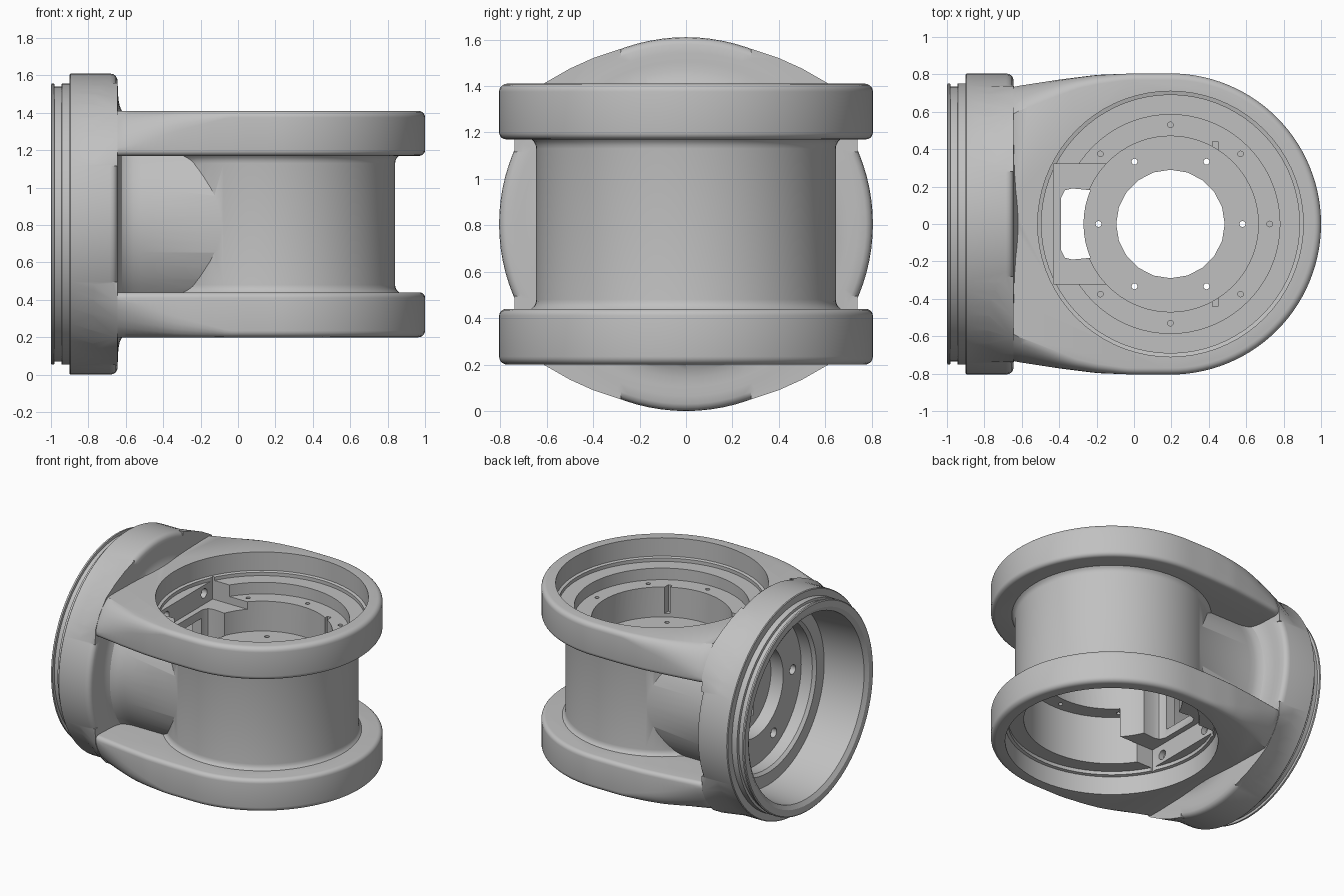
import bpy, bmesh, math
from mathutils import Matrix, Vector

cube = bpy.data.objects.get("Cube")
if cube:
    bpy.data.objects.remove(cube, do_unlink=True)

MID = 0.805     # height of the horizontal axis
CX = 0.195      # x of the vertical axis
RAD = 0.805     # radius of ring and flanges
grey = bpy.data.materials.new("cast_grey")
grey.use_nodes = True
grey.diffuse_color = (0.53, 0.53, 0.53, 1)
grey.node_tree.nodes["Principled BSDF"].inputs["Base Color"].default_value = (0.53, 0.53, 0.53, 1)


def finish(name, bm):
    bmesh.ops.recalc_face_normals(bm, faces=bm.faces)
    mesh = bpy.data.meshes.new(name)
    bm.to_mesh(mesh)
    bm.free()
    mesh.materials.append(grey)
    obj = bpy.data.objects.new(name, mesh)
    bpy.context.collection.objects.link(obj)
    return obj


def lathe(name, profile, axis="Z", steps=72):
    """Revolve (radius, position) points about the vertical or horizontal axis."""
    bm = bmesh.new()
    if axis == "Z":
        pts = [(CX + r, 0, h) for r, h in profile]
        centre, direction = (CX, 0, 0), (0, 0, 1)
    else:
        pts = [(h, 0, MID + r) for r, h in profile]
        centre, direction = (0, 0, MID), (1, 0, 0)
    verts = [bm.verts.new(p) for p in pts]
    edges = [bm.edges.new(pair) for pair in zip(verts, verts[1:])]
    bmesh.ops.spin(bm, geom=verts + edges, cent=centre, axis=direction,
                   angle=math.tau, steps=steps)
    bmesh.ops.remove_doubles(bm, verts=bm.verts, dist=0.0001)
    return finish(name, bm)


def add_box(bm, low, high):
    low, high = Vector(low), Vector(high)
    bmesh.ops.create_cube(bm, size=1, matrix=Matrix.Translation((low + high) / 2)
                          @ Matrix.Diagonal((*(high - low), 1)))


def box(name, low, high):
    bm = bmesh.new()
    add_box(bm, low, high)
    return finish(name, bm)


def add_pin(bm, place, radius, length, along_x=False):
    turn = Matrix.Rotation(math.pi / 2, 4, "Y") if along_x else Matrix()
    bmesh.ops.create_cone(bm, cap_ends=True, segments=14, radius1=radius, radius2=radius,
                          depth=length, matrix=Matrix.Translation(place) @ turn)


def combine(target, other, operation):
    mod = target.modifiers.new(operation.lower(), "BOOLEAN")
    mod.operation, mod.object, mod.solver = operation, other, "EXACT"
    bpy.context.view_layer.objects.active = target
    bpy.ops.object.modifier_apply(modifier=mod.name)
    bpy.data.objects.remove(other, do_unlink=True)


def lerp_table(table, x):
    for (x0, v0), (x1, v1) in zip(table, table[1:]):
        if x <= x1:
            t = max(0, (x - x0) / (x1 - x0))
            return v0 + (v1 - v0) * t
    return table[-1][1]


LEFT = -0.72
WIDTH = [(LEFT, 0.69), (-0.64, 0.735), (-0.4, 0.772), (-0.2, 0.797), (0.0, RAD), (CX, RAD)]
SHOULDER = [(LEFT, 0.17), (-0.62, 0.135), (-0.3, 0.06), (-0.05, 0.035), (CX, 0.035)]
DROP = [(LEFT, 0.21), (-0.62, 0.195), (-0.3, 0.1), (-0.05, 0.035), (CX, 0.035)]


def flange(name, side):
    """Rounded plate whose outer edge widens into a sloped shoulder near the ring."""
    half = []
    for i in range(29):
        a = math.pi / 2 * i / 28
        half.append((CX + RAD * math.cos(a), RAD * math.sin(a), math.cos(a), math.sin(a)))
    for i in range(1, 25):
        x = CX - (CX - LEFT) * i / 24
        half.append((x, lerp_table(WIDTH, x), 0, 1))
    outline = half + [(x, -y, nx, -ny) for x, y, nx, ny in reversed(half[1:])]
    bm = bmesh.new()
    loops = []
    for k in range(12):
        loop = []
        for x, y, nx, ny in outline:
            if k < 6:     # small round on the inner edge
                t = math.pi / 2 * k / 5
                inset, z = 0.03 * (1 - math.sin(t)), 0.365 + 0.03 * (1 - math.cos(t))
            else:         # shoulder on the outer edge
                s = (k - 6) / 5
                t = math.pi / 2 * s
                a, b = lerp_table(SHOULDER, x), lerp_table(DROP, x)
                bulge = max(0.25, min(1, 1.25 - 7 * (a - 0.035)))
                inset = a * (s + (1 - math.cos(t) - s) * bulge)
                z = 0.605 - b + b * (s + (math.sin(t) - s) * bulge)
            loop.append(bm.verts.new((x - nx * inset, y - ny * inset, MID + side * z)))
        loops.append(loop)
    n = len(outline)
    for lo, hi in zip(loops, loops[1:]):
        for i in range(n):
            bm.faces.new((lo[i], lo[(i + 1) % n], hi[(i + 1) % n], hi[i]))
    bm.faces.new(loops[0])
    bm.faces.new(loops[-1])
    return finish(name, bm)


# Mounting ring with grooved lip
body = lathe("joint_housing", [
    (0, -1), (0.745, -1), (0.752, -0.995), (0.752, -0.983), (0.735, -0.98), (0.735, -0.945),
    (0.752, -0.942), (0.752, -0.9), (0.8, -0.9), (RAD, -0.895), (RAD, -0.685),
    (0.802, -0.668), (0.792, -0.653), (0.775, -0.645), (0.74, -0.643), (0.7, -0.641), (0, -0.641)], "X", 96)

# Neck, flaring into the ring
neck = lathe("neck", [
    (0, -0.7), (0.71, -0.7), (0.71, -0.643), (0.66, -0.638), (0.63, -0.632), (0.605, -0.62),
    (0.59, -0.595), (0.582, -0.56), (0.58, -0.52), (0.58, 0.1), (0, 0.1)], "X")
combine(body, neck, "UNION")

# Barrel with filleted ends
fillet = [(0.645 + 0.05 * (1 - math.sin(t)), 0.375 - 0.05 * (1 - math.cos(t)))
          for t in [math.pi / 2 * i / 5 for i in range(6)]]
barrel = lathe("barrel", [(0, MID - 0.42), (0.695, MID - 0.42)]
               + [(r, MID - h) for r, h in fillet]
               + [(r, MID + h) for r, h in reversed(fillet)]
               + [(0.695, MID + 0.42), (0, MID + 0.42)])
combine(body, barrel, "UNION")

# Upper and lower flanges
for side in (1, -1):
    combine(body, flange("flange", side), "UNION")

# Gussets blending the ring into the flange shoulders
bm = bmesh.new()
for sy in (1, -1):
    for sz in (1, -1):
        points = [(-0.645, 0.28, 0.31), (-0.79, 0.28, 0.31)]
        for y, z in [(0.28, 0.755), (0.4, 0.715), (0.5, 0.67), (0.61, 0.607),
                     (0.69, 0.51), (0.735, 0.42), (0.74, 0.31)]:
            scale = 0.8 / math.hypot(y, z)
            points += [(-0.645, y, z), (-0.79, y * scale, z * scale)]
        corners = [bm.verts.new((x, sy * y, MID + sz * z)) for x, y, z in points]
        bmesh.ops.convex_hull(bm, input=corners)
combine(body, finish("gussets", bm), "UNION")

# Stepped wells: shallow ledge on top, deep ledge below with a cable block left standing
for side, ledge in ((1, 0.355), (-1, 0.085)):
    well = lathe("well_cutter", [(r, MID + side * h) for r, h in [
        (0, 0.7), (0.71, 0.7), (0.71, 0.47), (0.69, 0.465), (0.69, 0.44), (0.585, 0.44),
        (0.585, ledge), (0, ledge)]])
    if side < 0:
        block = box("cable_block", (-0.6, -0.32, MID - 0.3), (-0.1, 0.32, MID))
        combine(well, block, "DIFFERENCE")
    combine(body, well, "DIFFERENCE")
    low, high = sorted((MID + side * 0.3, MID + side * 0.5))
    combine(body, box("pocket_cutter", (-0.43, -0.32, low), (-0.1, 0.32, high)), "DIFFERENCE")

# Inner cores above and below the thin central floor
for low, high in ((0.94, 1.3), (0.3, 0.885)):
    core = lathe("core_cutter", [(0, low), (0.47, low), (0.47, high), (0, high)])
    combine(body, core, "DIFFERENCE")

# Bore through the mounting ring
bore = lathe("bore_cutter", [
    (0, -1.1), (0.7, -1.1), (0.7, -1), (0.67, -0.98), (0.65, -0.67), (0.56, -0.67),
    (0.54, -0.65), (0.54, -0.56), (0.33, -0.56), (0.33, -0.46), (0, -0.46)], "X")
combine(body, bore, "DIFFERENCE")

# Central opening
centre = lathe("centre_cutter", [(0, 0.3), (0.29, 0.3), (0.29, 1.3), (0, 1.3)], steps=20)
combine(body, centre, "DIFFERENCE")

# Curved cable slot
bm = bmesh.new()
arc = [math.pi + 0.4 * (i / 8 - 0.5) * 2 for i in range(9)]
inner = [(CX + 0.465 * math.cos(a), 0.465 * math.sin(a)) for a in arc]
outer = [(-0.33, -0.19), (-0.37, -0.18), (-0.39, -0.14), (-0.39, 0.14), (-0.37, 0.18), (-0.33, 0.19)]
face = bm.faces.new([bm.verts.new((x, y, 0.4)) for x, y in inner + outer])
wall = bmesh.ops.extrude_face_region(bm, geom=[face])["geom"]
bmesh.ops.translate(bm, vec=(0, 0, 0.8), verts=[v for v in wall if isinstance(v, bmesh.types.BMVert)])
combine(body, finish("slot_cutter", bm), "DIFFERENCE")

# Bolt holes, key notches and the window from bore to slot
bm = bmesh.new()
add_box(bm, (-0.5, -0.13, MID - 0.24), (-0.35, 0.13, MID + 0.24))
for i in range(6):
    a = math.tau * i / 6
    add_pin(bm, (CX + 0.385 * math.cos(a), 0.385 * math.sin(a), MID), 0.016, 0.4)
    add_pin(bm, (-0.56, 0.44 * math.cos(a), MID + 0.44 * math.sin(a)), 0.035, 0.08, True)
for side, ledge in ((1, 0.355), (-1, 0.085)):
    for i in range(8):
        a = math.tau * i / 8
        if i != 4:
            add_pin(bm, (CX + 0.53 * math.cos(a), 0.53 * math.sin(a), MID + side * ledge), 0.015, 0.08)
    for y in (-0.22, 0.22):
        add_pin(bm, (-0.44, y, MID + side * 0.38), 0.035, 0.06, True)
for y in (-0.41, 0.41):
    add_box(bm, (0.42, y - 0.03, MID + 0.16), (0.45, y + 0.03, MID + 0.4))
combine(body, finish("hole_cutter", bm), "DIFFERENCE")

# Smooth shading with crisp machined edges
bpy.ops.object.select_all(action="DESELECT")
body.select_set(True)
bpy.context.view_layer.objects.active = body
bpy.ops.object.shade_smooth_by_angle(angle=math.radians(32))
